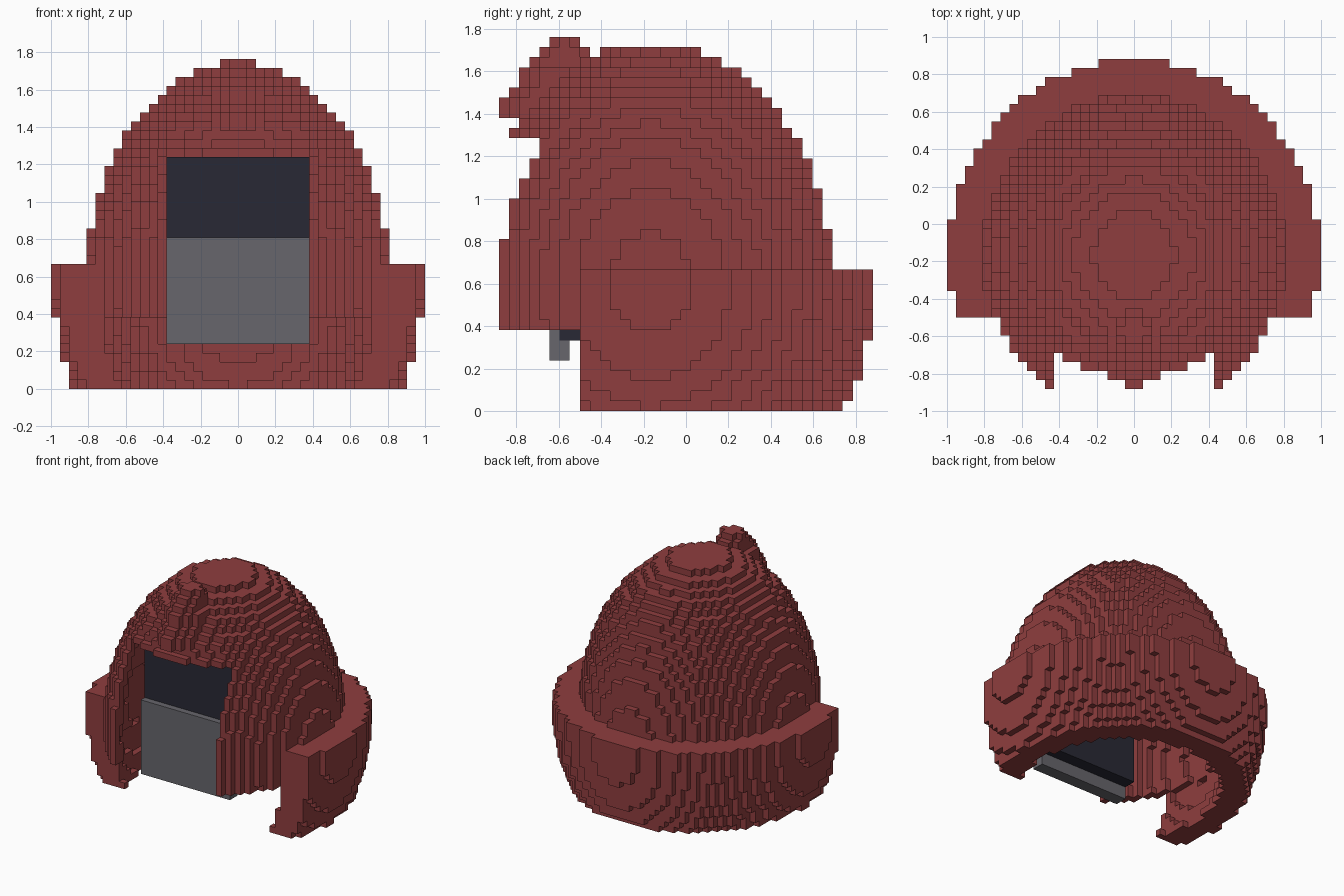
import bpy, bmesh

V = 2 / 42          # edge of one block
YC, ZC = -3.5 * V, 12.5 * V   # shared centre of the round shapes

if "Cube" in bpy.data.objects:
    bpy.data.objects.remove(bpy.data.objects["Cube"])


def material(name, rgb):
    m = bpy.data.materials.new(name)
    m.use_nodes = True
    m.diffuse_color = (*rgb, 1)
    m.node_tree.nodes["Principled BSDF"].inputs["Base Color"].default_value = (*rgb, 1)
    return m


RED = material("dull_red", (0.275, 0.048, 0.049))
GREY = material("mid_grey", (0.135, 0.133, 0.15))
DARK = material("dark_slate", (0.022, 0.022, 0.035))


def in_ellipsoid(i, j, k, rx, ry, rz):
    x, y, z = (i + 0.5) * V, j * V - YC, (k + 0.5) * V - ZC
    return (x / rx) ** 2 + (y / ry) ** 2 + (z / rz) ** 2 <= 1


def outer(i, j, k):
    return in_ellipsoid(i, j, k, 0.805, 0.855, 1.14)


def hollow(i, j, k):
    return in_ellipsoid(i, j, k, 0.755, 0.805, 1.09)


# Block-built solids: only faces on the surface of the filled cells are made
CORNERS = ((0, 0), (1, 0), (1, 1), (0, 1))


def block_object(name, filled, mat):
    cells = {(i, j, k) for i in range(-21, 21) for j in range(-18, 19)
             for k in range(37) if filled(i, j, k)}
    bm, verts = bmesh.new(), {}

    def vert(p):
        if p not in verts:
            verts[p] = bm.verts.new((p[0] * V, (p[1] - 0.5) * V, p[2] * V))
        return verts[p]

    for c in cells:
        for axis in range(3):
            u, w = (axis + 1) % 3, (axis + 2) % 3
            for side in (0, 1):
                n = list(c)
                n[axis] += 2 * side - 1
                if tuple(n) in cells:
                    continue
                ring = []
                for a, b in CORNERS if side else CORNERS[::-1]:
                    p = list(c)
                    p[axis] += side
                    p[u] += a
                    p[w] += b
                    ring.append(vert(tuple(p)))
                bm.faces.new(ring)
    mesh = bpy.data.meshes.new(name)
    bm.to_mesh(mesh)
    bm.free()
    mesh.materials.append(mat)
    bpy.context.collection.objects.link(bpy.data.objects.new(name, mesh))


def slab(name, x, y, z, mat):
    bm = bmesh.new()
    bmesh.ops.create_cube(bm, size=1)
    for v in bm.verts:
        for axis, (lo, hi) in enumerate((x, y, z)):
            v.co[axis] = (hi if v.co[axis] > 0 else lo) * V
    mesh = bpy.data.meshes.new(name)
    bm.to_mesh(mesh)
    bm.free()
    mesh.materials.append(mat)
    bpy.context.collection.objects.link(bpy.data.objects.new(name, mesh))


# Thin dome shell with a square face opening
def dome(i, j, k):
    opening = j < -9 and abs(i + 0.5) < 9 and k < 27
    return k >= 8 and outer(i, j, k) and not hollow(i, j, k) and not opening


# Wide neck guard wrapped round the sides and back
def guard(i, j, k):
    return (j >= -10 and k < 14 and not outer(i, j, k)
            and in_ellipsoid(i, j, k, 0.9937, 1.0448, 1.24))


# Crest on the brow: leans back as it rises, with rounded-off corners
CREST_FRONT = (-18, -18, -17, -16, -16, -15, -14, -13)


def crest(i, j, k):
    if k < 29 or hollow(i, j, k):
        return False
    depth = j - CREST_FRONT[k - 29]
    back = -11 if k == 36 else -10
    half = min(3 if k < 34 else 2, depth + 1)
    if k > 34 and j == back:
        half = 1
    return depth >= 0 and j <= back and abs(i + 0.5) < half


block_object("dome", dome, RED)
block_object("neck_guard", guard, RED)
block_object("brow_crest", crest, RED)

# Flat face panels set into the opening
slab("dark_visor", (-8, 8), (-12.5, -9.5), (7, 26), DARK)
slab("face_plate", (-8, 8), (-13.5, -11.5), (5, 17), GREY)
